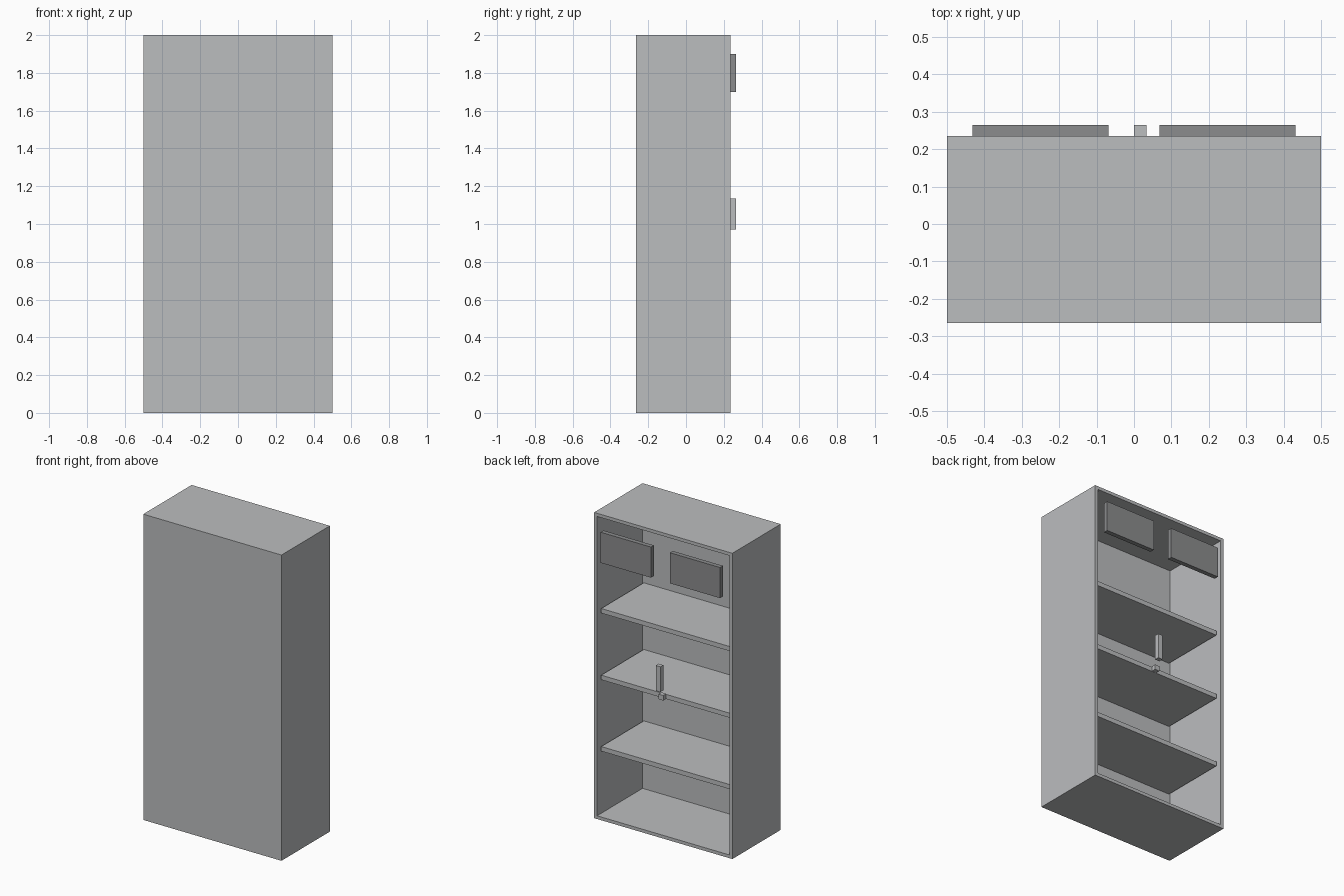
import bpy
import bmesh

cube = bpy.data.objects.get("Cube")
if cube:
    bpy.data.objects.remove(cube, do_unlink=True)


def material(name, rgb):
    m = bpy.data.materials.new(name)
    m.use_nodes = True
    m.diffuse_color = (*rgb, 1)
    m.node_tree.nodes["Principled BSDF"].inputs["Base Color"].default_value = (*rgb, 1)
    return m


light_grey = material("light grey metal", (0.50, 0.51, 0.52))
dark_grey = material("dark grey", (0.26, 0.265, 0.27))


def box(name, lo, hi, mat, edit=None):
    """Box between two corners, with an optional bmesh edit step."""
    bm = bmesh.new()
    bmesh.ops.create_cube(bm, size=1)
    for v in bm.verts:
        v.co = [(a + b) / 2 + c * (b - a) for a, b, c in zip(lo, hi, v.co)]
    if edit:
        edit(bm)
    mesh = bpy.data.meshes.new(name)
    bm.to_mesh(mesh)
    bm.free()
    mesh.materials.append(mat)
    ob = bpy.data.objects.new(name, mesh)
    bpy.context.collection.objects.link(ob)
    return ob


WALL = 0.03
FRONT, BACK = -0.265, 0.235


def hollow(bm):
    """Inset the open side and push it in to leave walls of even thickness."""
    bm.normal_update()
    face = max(bm.faces, key=lambda f: f.normal.y)
    bmesh.ops.inset_region(bm, faces=[face], thickness=WALL)
    inner = bmesh.ops.extrude_discrete_faces(bm, faces=[face])["faces"][0]
    for v in inner.verts:
        v.co.y = FRONT + WALL


# Carcase, open on the +y side
box("cabinet_body", (-0.5, FRONT, 0), (0.5, BACK, 2), light_grey, hollow)

# Shelves, set back slightly from the opening
for i, z in enumerate((0.45, 0.917, 1.353)):
    box(f"shelf_{i + 1}", (-0.47, FRONT + WALL, z - 0.015),
        (0.47, BACK - 0.03, z + 0.015), light_grey)

# Pair of plates at the top of the opening
for side, x in (("left", 0.25), ("right", -0.25)):
    box(f"{side}_vent_plate", (x - 0.182, BACK, 1.70), (x + 0.182, 0.265, 1.90), dark_grey)

# Handle and the small lock block beneath it
box("handle", (0, BACK, 0.97), (0.033, 0.265, 1.135), light_grey)
box("lock", (0, BACK - 0.03, 0.903), (0.033, BACK, 0.936), light_grey)
